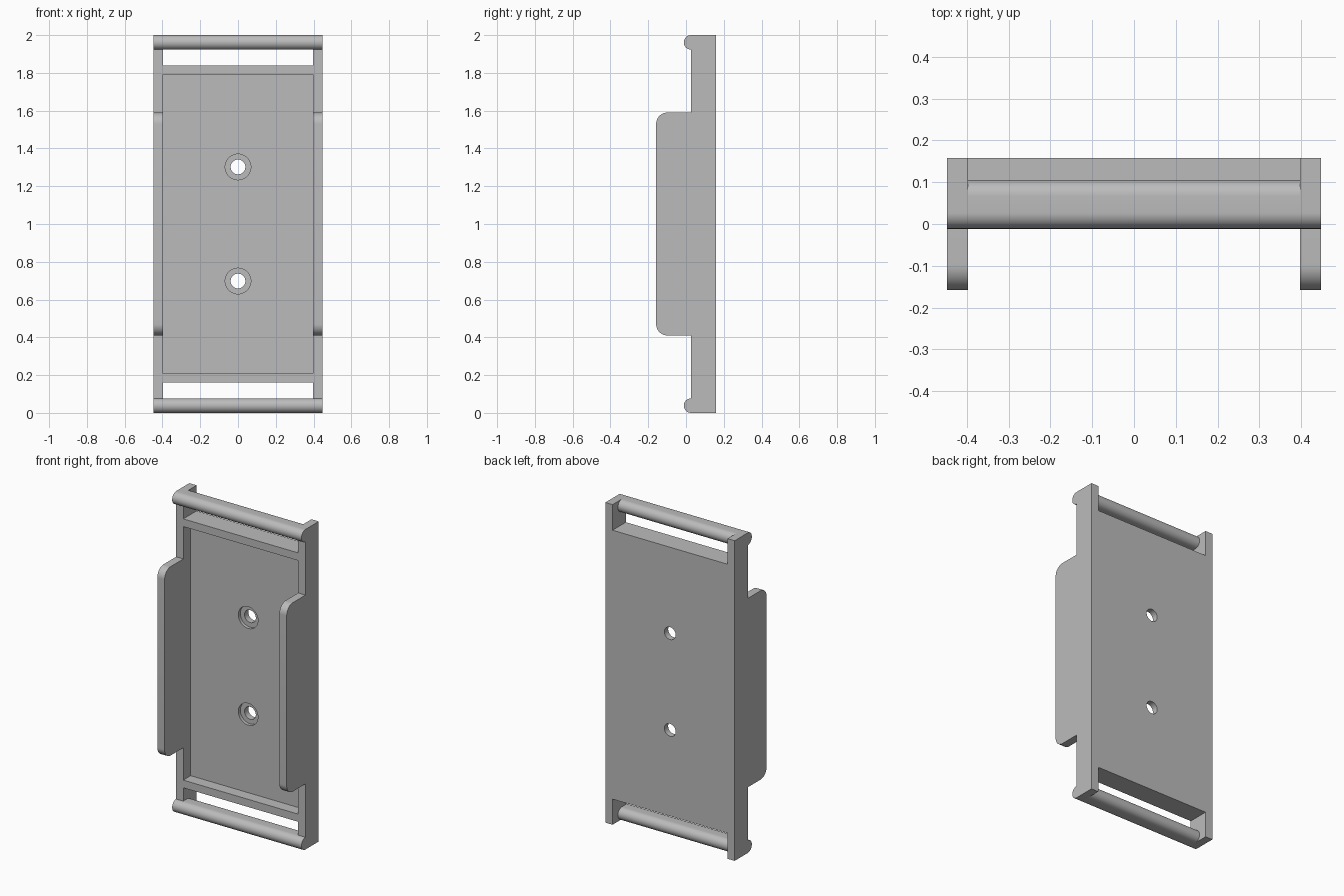
import bpy, bmesh
from math import radians, sin, cos, pi

if "Cube" in bpy.data.objects:
    bpy.data.objects.remove(bpy.data.objects["Cube"], do_unlink=True)

HALF, INNER = 0.447, 0.397      # outer and inner half widths
BACK, FRONT, FLOOR = 0.158, 0.027, 0.1
BAR_R = 0.0385

grey = bpy.data.materials.new("plain grey")
grey.use_nodes = True
colour = (0.5, 0.5, 0.5, 1)
grey.diffuse_color = colour
grey.node_tree.nodes["Principled BSDF"].inputs["Base Color"].default_value = colour


def arc(y, z, r, start, end, steps=12):
    """Points of an arc in the side plane, angles in degrees."""
    angles = [radians(start + (end - start) * i / steps) for i in range(steps + 1)]
    return [(y + r * cos(a), z + r * sin(a)) for a in angles]


def mirrored(points):
    """Close a lower-half profile with its reflection about mid height."""
    return points + [(y, 2 - z) for y, z in reversed(points)]


def extrude(name, profile, x0, x1):
    """Sweep a side profile across the width."""
    bm = bmesh.new()
    face = bm.faces.new([bm.verts.new((x0, y, z)) for y, z in profile])
    swept = bmesh.ops.extrude_face_region(bm, geom=[face])["geom"]
    verts = [g for g in swept if isinstance(g, bmesh.types.BMVert)]
    bmesh.ops.translate(bm, verts=verts, vec=(x1 - x0, 0, 0))
    bmesh.ops.recalc_face_normals(bm, faces=bm.faces)
    mesh = bpy.data.meshes.new(name)
    bm.to_mesh(mesh)
    bm.free()
    mesh.materials.append(grey)
    obj = bpy.data.objects.new(name, mesh)
    bpy.context.collection.objects.link(obj)
    return obj


def activate(obj):
    bpy.ops.object.select_all(action='DESELECT')
    obj.select_set(True)
    bpy.context.view_layer.objects.active = obj


def bore(target, z, radius, y0, y1):
    """Cut a round hole along the depth."""
    bpy.ops.mesh.primitive_cylinder_add(
        vertices=48, radius=radius, depth=y1 - y0,
        location=(0, (y0 + y1) / 2, z), rotation=(pi / 2, 0, 0))
    cutter = bpy.context.object
    cutter.hide_render = True
    cutter.data.materials.append(grey)
    mod = target.modifiers.new("bore", 'BOOLEAN')
    mod.operation, mod.solver, mod.object = 'DIFFERENCE', 'EXACT', cutter
    activate(target)
    bpy.ops.object.modifier_apply(modifier=mod.name)
    bpy.data.objects.remove(cutter, do_unlink=True)


# Side rails with rounded grip wings and bar noses
rail = mirrored([(BACK, 0)]
                + arc(FRONT, BAR_R, BAR_R, -90, -270, 24)
                + [(FRONT, 0.41)]
                + arc(-0.098, 0.47, 0.06, -90, -180))
parts = [extrude("left_side_rail", rail, INNER, HALF),
         extrude("right_side_rail", rail, -HALF, -INNER)]

# Back panel with a lip at each end
panel = extrude("back_panel", mirrored(
    [(BACK, 0.16), (FRONT, 0.16), (FRONT, 0.208), (FLOOR, 0.208)]), -INNER, INNER)
parts.append(panel)

# Counterbored screw holes
for z in (0.698, 1.302):
    bore(panel, z, 0.068, FLOOR - 0.05, FLOOR + 0.02)
    bore(panel, z, 0.039, FLOOR - 0.05, BACK + 0.05)

# Rounded strap bars at both ends
for name, z in (("bottom_strap_bar", BAR_R), ("top_strap_bar", 2 - BAR_R)):
    section = (arc(FRONT, z, BAR_R, 270, 90, 24)
               + arc(0.105 - BAR_R, z, BAR_R, 90, -90, 24))
    parts.append(extrude(name, section, -INNER, INNER))

for part in parts:
    activate(part)
    bpy.ops.object.shade_smooth_by_angle(angle=radians(30))
